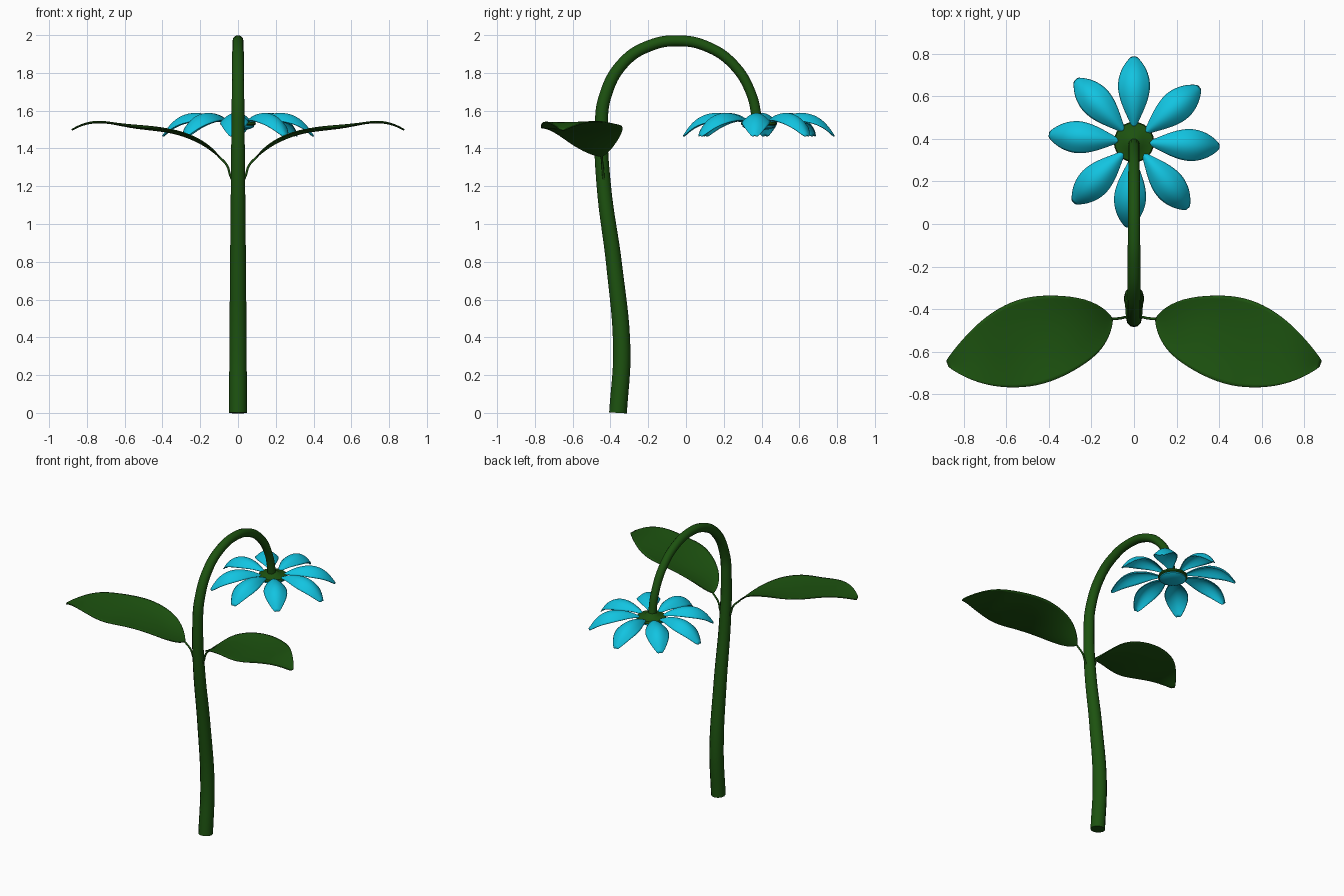
import bpy
from math import sin, cos, radians

if "Cube" in bpy.data.objects:
    bpy.data.objects.remove(bpy.data.objects["Cube"])


def material(name, rgb):
    m = bpy.data.materials.new(name)
    m.diffuse_color = (*rgb, 1)
    m.use_nodes = True
    m.node_tree.nodes["Principled BSDF"].inputs["Base Color"].default_value = m.diffuse_color
    return m


GREEN = material("leaf_green", (0.012, 0.085, 0.005))
CYAN = material("petal_cyan", (0.006, 0.55, 0.75))


def tube(name, pts, mat, res=8):
    """Smooth tapered tube through (x, y, z, radius) points."""
    cu = bpy.data.curves.new(name, "CURVE")
    cu.dimensions = "3D"
    cu.bevel_depth = 1
    cu.bevel_resolution = 4
    cu.resolution_u = res
    cu.use_fill_caps = True
    sp = cu.splines.new("BEZIER")
    sp.bezier_points.add(len(pts) - 1)
    for bp, (x, y, z, r) in zip(sp.bezier_points, pts):
        bp.co = (x, y, z)
        bp.radius = r
        bp.handle_left_type = bp.handle_right_type = "AUTO"
    ob = bpy.data.objects.new(name, cu)
    bpy.context.collection.objects.link(ob)
    finish(ob, mat, convert=True)
    return ob


def finish(ob, mat, convert=False):
    bpy.ops.object.select_all(action="DESELECT")
    ob.select_set(True)
    bpy.context.view_layer.objects.active = ob
    if convert:
        bpy.ops.object.convert(target="MESH")
    ob.data.materials.clear()
    ob.data.materials.append(mat)
    bpy.ops.object.shade_smooth_by_angle(angle=radians(50))


def sheets(name, grids, mat, thick):
    """Thin smooth sheets, each from a grid (rows of points)."""
    verts, faces = [], []
    for g in grids:
        o, n = len(verts), len(g[0])
        verts += [p for row in g for p in row]
        faces += [(o + i * n + j, o + i * n + j + 1, o + (i + 1) * n + j + 1, o + (i + 1) * n + j)
                  for i in range(len(g) - 1) for j in range(n - 1)]
    me = bpy.data.meshes.new(name)
    me.from_pydata(verts, [], faces)
    ob = bpy.data.objects.new(name, me)
    bpy.context.collection.objects.link(ob)
    finish(ob, mat)
    sub = ob.modifiers.new("smooth", "SUBSURF")
    sub.levels = sub.render_levels = 2
    sol = ob.modifiers.new("thickness", "SOLIDIFY")
    sol.thickness, sol.offset = thick, 0


# Stem: gentle S, then an arch over to the flower
stem = [(-.36, 0, .047), (-.34, .33, .046), (-.38, .78, .042), (-.435, 1.2, .038),
        (-.448, 1.5, .035), (-.43, 1.67, .033), (-.33, 1.855, .031), (-.19, 1.945, .03),
        (-.04, 1.97, .029), (.11, 1.94, .028), (.25, 1.845, .027), (.345, 1.69, .026),
        (.38, 1.53, .027)]
tube("stem", [(0, y, z, r) for y, z, r in stem], GREEN)

# Leaves: two edges in plan, height following x
UPPER = [(.10, -.443), (.13, -.405), (.216, -.35), (.38, -.332), (.52, -.343),
         (.64, -.395), (.745, -.475), (.83, -.57), (.882, -.64)]
LOWER = [(.10, -.451), (.105, -.495), (.146, -.592), (.25, -.675), (.39, -.745),
         (.52, -.772), (.67, -.765), (.79, -.725), (.87, -.675)]
HEIGHT = [(.08, 1.34), (.2, 1.435), (.3, 1.478), (.4, 1.493), (.55, 1.503),
          (.68, 1.538), (.75, 1.547), (.82, 1.53), (.9, 1.485)]


def leaf_z(x):
    for (a, za), (b, zb) in zip(HEIGHT, HEIGHT[1:]):
        if x <= b:
            return za + (zb - za) * (x - a) / (b - a)
    return HEIGHT[-1][1]


def leaf_grid(side):
    g = []
    for i, ((ux, uy), (lx, ly)) in enumerate(zip(UPPER, LOWER)):
        row = []
        for j in range(7):
            t = j / 6
            x, y = ux + (lx - ux) * t, uy + (ly - uy) * t
            curl = .02 * (2 * t - 1) ** 2 * (1 if 1 < i < 5 else .2)
            row.append((side * x, y, leaf_z(x) + curl))
        g.append(row)
    return g


for side, tag in ((1, "right"), (-1, "left")):
    sheets(tag + "_leaf", [leaf_grid(side)], GREEN, .006)
    tube(tag + "_leaf_stalk",
         [(side * x, y, z, .006) for x, y, z in
          ((.025, -.435, 1.22), (.042, -.438, 1.26), (.058, -.442, 1.31), (.105, -.447, 1.36))],
         GREEN, 5)

# Petals: (radius, half width, ridge height), arched across and drooping at the tip
FY = .385
PETAL = [(.07, .008, 1.54), (.12, .03, 1.567), (.18, .058, 1.587), (.25, .077, 1.592),
         (.31, .07, 1.572), (.36, .048, 1.53), (.4, .014, 1.468)]
petals = []
for deg in (90, 40, -3, -51, -94, -135, 175, 133):
    c, s = cos(radians(deg)), sin(radians(deg))
    petals.append([[(r * c - v * w * s, FY + r * s + v * w * c, z - .05 * (w / .077) * v * v)
                    for v in (-1, -.5, 0, .5, 1)] for r, w, z in PETAL])
sheets("petals", petals, CYAN, .005)


def disc(name, profile, mat, n=24):
    """Lathed disc around the flower axis from (radius, z) points."""
    verts = [(r * cos(radians(k * 360 / n)), FY + r * sin(radians(k * 360 / n)), z)
             for r, z in profile for k in range(n)]
    faces = [(i * n + k, i * n + (k + 1) % n, (i + 1) * n + (k + 1) % n, (i + 1) * n + k)
             for i in range(len(profile) - 1) for k in range(n)]
    faces += [tuple(reversed(range(n))), tuple(range(len(verts) - n, len(verts)))]
    me = bpy.data.meshes.new(name)
    me.from_pydata(verts, [], faces)
    ob = bpy.data.objects.new(name, me)
    bpy.context.collection.objects.link(ob)
    finish(ob, mat)


# Green calyx on top, domed cyan centre underneath
disc("calyx", [(.08, 1.518), (.095, 1.528), (.09, 1.542), (.045, 1.55), (.028, 1.565)], GREEN)
disc("flower_centre", [(.03, 1.498), (.065, 1.503), (.085, 1.514), (.085, 1.524)], CYAN)
